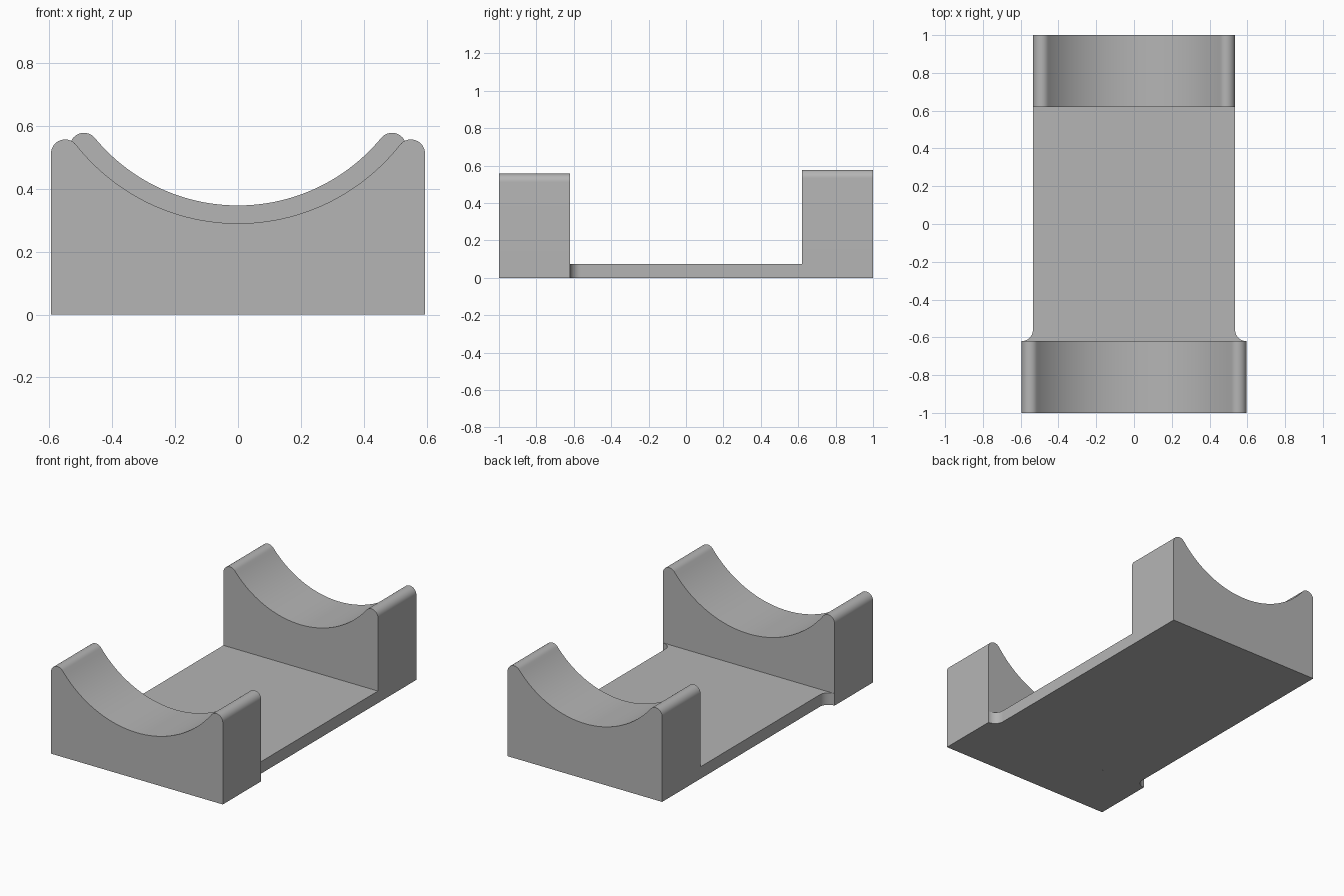
import bpy
import bmesh
from math import atan2, cos, sin, pi, radians
from mathutils import Vector

cube = bpy.data.objects.get("Cube")
if cube:
    bpy.data.objects.remove(cube, do_unlink=True)

grey = bpy.data.materials.new("plain grey")
grey.use_nodes = True
colour = (0.46, 0.46, 0.46, 1)
grey.diffuse_color = colour
grey.node_tree.nodes["Principled BSDF"].inputs["Base Color"].default_value = colour

END, INNER = 1.0, 0.62        # outer and inner y of the saddles
FRONT_HALF, REAR_HALF = 0.595, 0.535
PLATE_TOP = 0.075
LIP = 0.045                   # radius of the rounded saddle tips


def arc(cx, cy, r, start, end, steps):
    angles = [start + (end - start) * i / steps for i in range(steps + 1)]
    return [(cx + r * cos(a), cy + r * sin(a)) for a in angles]


def mirrored(half):
    """Complete an outline from its +x half."""
    return half + [(-x, y) for x, y in reversed(half) if x > 1e-6]


def prism(name, points, sweep):
    """Sweep a closed outline along a vector."""
    bm = bmesh.new()
    face = bm.faces.new([bm.verts.new(p) for p in points])
    swept = bmesh.ops.extrude_face_region(bm, geom=[face])["geom"]
    moved = [v for v in swept if isinstance(v, bmesh.types.BMVert)]
    bmesh.ops.translate(bm, verts=moved, vec=Vector(sweep))
    bmesh.ops.recalc_face_normals(bm, faces=bm.faces)
    mesh = bpy.data.meshes.new(name)
    bm.to_mesh(mesh)
    bm.free()
    mesh.materials.append(grey)
    obj = bpy.data.objects.new(name, mesh)
    bpy.context.collection.objects.link(obj)
    bpy.ops.object.select_all(action="DESELECT")
    obj.select_set(True)
    bpy.context.view_layer.objects.active = obj
    bpy.ops.object.shade_smooth_by_angle(angle=radians(30))
    return obj


def saddle(name, half, top, low, y):
    """Upright block whose cradle arc runs tangent into rounded tips."""
    lip_x, lip_z = half - LIP, top - LIP
    drop = lip_z - low
    radius = (lip_x ** 2 + drop ** 2 - LIP ** 2) / (2 * (drop + LIP))
    centre_z = low + radius
    touch = atan2(centre_z - lip_z, -lip_x)
    outline = [(half, 0)]
    outline += arc(lip_x, lip_z, LIP, 0, touch, 16)
    outline += arc(0, centre_z, radius, touch - pi, -pi / 2, 32)[1:]
    points = [(x, y, z) for x, z in mirrored(outline)]
    return prism(name, points, (0, END - INNER, 0))


# Cradles at both ends
saddle("front_saddle", FRONT_HALF, 0.557, 0.29, -END)
saddle("rear_saddle", REAR_HALF, 0.578, 0.347, INNER)

# Base plate, flaring out in fillets to the wider front saddle
fillet = FRONT_HALF - REAR_HALF
side = arc(FRONT_HALF, fillet - INNER, fillet, 1.5 * pi, pi, 12)
side.append((REAR_HALF, INNER))
prism("base_plate", [(x, y, 0) for x, y in mirrored(side)], (0, 0, PLATE_TOP))
